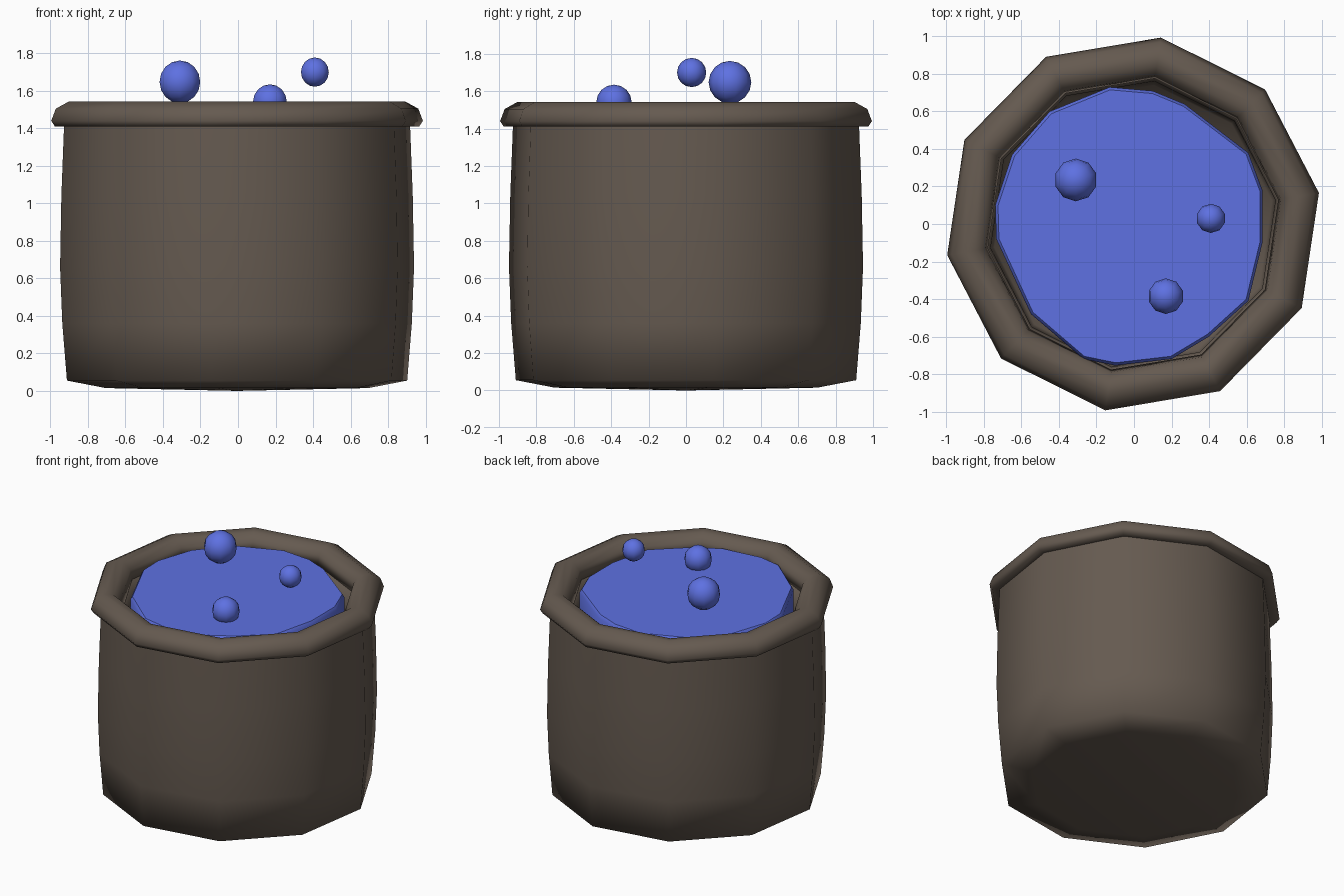
import bpy, bmesh, math

if "Cube" in bpy.data.objects:
    bpy.data.objects.remove(bpy.data.objects["Cube"])


def material(name, rgb):
    m = bpy.data.materials.new(name)
    m.diffuse_color = (*rgb, 1)
    m.use_nodes = True
    m.node_tree.nodes["Principled BSDF"].inputs["Base Color"].default_value = m.diffuse_color
    return m


BROWN = material("dark brown clay", (0.130, 0.102, 0.080))
BLUE = material("blue liquid", (0.112, 0.165, 0.760))


def finish(name, bm, mat, angle=math.pi):
    """Turn a bmesh into a smooth-shaded object."""
    bmesh.ops.recalc_face_normals(bm, faces=bm.faces)
    me = bpy.data.meshes.new(name)
    bm.to_mesh(me)
    bm.free()
    me.materials.append(mat)
    ob = bpy.data.objects.new(name, me)
    bpy.context.collection.objects.link(ob)
    bpy.ops.object.select_all(action='DESELECT')
    ob.select_set(True)
    bpy.context.view_layer.objects.active = ob
    bpy.ops.object.shade_smooth_by_angle(angle=angle)
    return ob


def lathe(name, profile, mat, sides=10, turn=math.radians(9.5), closed=False, angle=math.pi):
    """Spin (radius, z) points round z; radius 0 makes a pole."""
    bm = bmesh.new()
    rings = []
    for r, z in profile:
        if r == 0:
            rings.append([bm.verts.new((-0.005, 0, z))] * sides)
        else:
            rings.append([bm.verts.new((-0.005 + r * math.cos(turn + i * math.tau / sides),
                                        r * math.sin(turn + i * math.tau / sides), z))
                          for i in range(sides)])
    pairs = list(zip(rings, rings[1:]))
    if closed:
        pairs.append((rings[-1], rings[0]))
    for a, b in pairs:
        for i in range(sides):
            j = (i + 1) % sides
            bm.faces.new(list(dict.fromkeys((a[i], a[j], b[j], b[i]))))
    return finish(name, bm, mat, angle)


# Pot: ten-sided, slightly bulging, hollow
lathe("pot_body", [(0, 0), (0.71, 0.015), (0.92, 0.055), (0.945, 0.36), (0.957, 0.66),
                   (0.95, 1.04), (0.935, 1.43), (0.79, 1.43), (0.77, 1.25), (0.75, 0.2),
                   (0, 0.15)], BROWN, angle=math.radians(85))

# Rounded rim around the mouth
lathe("pot_rim", [(0.93, 1.41), (0.985, 1.41), (1.005, 1.44), (0.98, 1.505), (0.91, 1.543),
                  (0.85, 1.535), (0.80, 1.49), (0.785, 1.42)], BROWN, closed=True)

# Liquid: uneven slab filling the mouth
outline = [(-0.13, 0.73), (0.10, 0.71), (0.27, 0.64), (0.61, 0.38), (0.685, 0.18),
           (0.685, -0.10), (0.61, -0.41), (0.40, -0.60), (0.20, -0.72), (-0.10, -0.755),
           (-0.27, -0.72), (-0.55, -0.48), (-0.735, -0.08), (-0.74, 0.10), (-0.65, 0.37),
           (-0.45, 0.60)]
bm = bmesh.new()
levels = [[bm.verts.new((x * s, y * s, z)) for x, y in outline]
          for s, z in ((1.0, 1.25), (1.0, 1.465), (0.98, 1.487))]
for a, b in zip(levels, levels[1:]):
    for i in range(len(outline)):
        j = (i + 1) % len(outline)
        bm.faces.new((a[i], a[j], b[j], b[i]))
bm.faces.new(levels[0])
bm.faces.new(levels[-1])
finish("liquid", bm, BLUE, math.radians(40))

# Bubbles rising from the liquid
for n, (x, y, z, r) in enumerate([(-0.31, 0.235, 1.648, 0.114), (0.17, -0.385, 1.54, 0.095),
                                  (0.41, 0.03, 1.70, 0.078)], 1):
    bm = bmesh.new()
    bmesh.ops.create_uvsphere(bm, u_segments=10, v_segments=8, radius=r)
    bmesh.ops.translate(bm, verts=bm.verts, vec=(x, y, z))
    finish(f"bubble_{n}", bm, BLUE)
